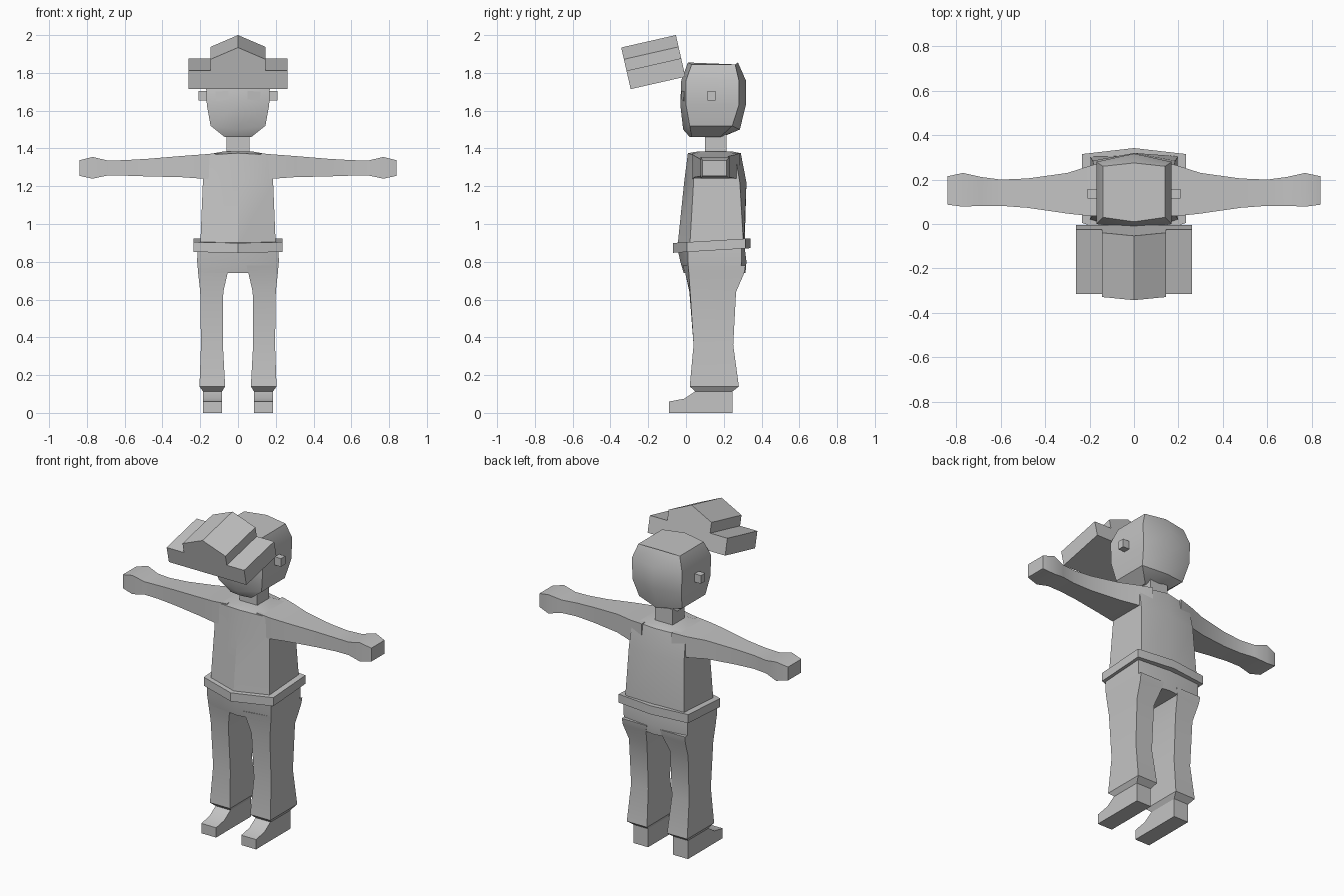
import bpy, bmesh, math
from mathutils import Vector

if "Cube" in bpy.data.objects:
    bpy.data.objects.remove(bpy.data.objects["Cube"])

grey = bpy.data.materials.new("plain_grey")
grey.diffuse_color = (0.55, 0.55, 0.55, 1)
grey.use_nodes = True
grey.node_tree.nodes["Principled BSDF"].inputs["Base Color"].default_value = grey.diffuse_color


def make(name, rings, angle=30):
    """Skin a list of equal-length point rings and cap both ends."""
    bm = bmesh.new()
    vs = [[bm.verts.new(p) for p in r] for r in rings]
    n = len(vs[0])
    for a, b in zip(vs, vs[1:]):
        for i in range(n):
            j = (i + 1) % n
            bm.faces.new((a[i], a[j], b[j], b[i]))
    bm.faces.new(vs[0][::-1])
    bm.faces.new(vs[-1])
    bmesh.ops.recalc_face_normals(bm, faces=bm.faces)
    me = bpy.data.meshes.new(name)
    bm.to_mesh(me)
    bm.free()
    me.materials.append(grey)
    ob = bpy.data.objects.new(name, me)
    bpy.context.collection.objects.link(ob)
    bpy.ops.object.select_all(action='DESELECT')
    ob.select_set(True)
    bpy.context.view_layer.objects.active = ob
    bpy.ops.object.shade_smooth_by_angle(angle=math.radians(angle))
    return ob


def hexring(z, w, front, back, front_mid, back_mid, mid_dz=0, tilt=0):
    """Six-sided ring with a ridge down the middle of front and back."""
    pts = [(-w, front, z), (0, front_mid, z + mid_dz), (w, front, z),
           (w, back, z), (0, back_mid, z + mid_dz), (-w, back, z)]
    return [(x, y, q + tilt * (y - 0.14)) for x, y, q in pts]


def box(name, x0, x1, y0, y1, z0, z1):
    return make(name, [[(x0, y0, z), (x1, y0, z), (x1, y1, z), (x0, y1, z)]
                       for z in (z0, z1)])


# Head, neck
make("head", [
    hexring(1.46, .07, .03, .18, .02, .19),
    hexring(1.52, .145, .02, .245, -.015, .285, -.02),
    hexring(1.63, .165, 0, .28, -.03, .317),
    hexring(1.76, .17, 0, .28, -.025, .317),
    hexring(1.845, .14, .03, .26, .01, .275, .01)])
box("neck", -.06, .06, .1, .215, 1.35, 1.48)

# Torso
make("torso", [
    hexring(.88, .2, .02, .305, -.045, .31),
    hexring(1.22, .186, .04, .285, -.01, .32),
    hexring(1.365, .18, .04, .26, .01, .29, .01),
    hexring(1.385, .07, .08, .23, .07, .24)])

# Belt, slightly raised at the back
make("belt", [hexring(z, .235, .005, .315, -.07, .342, 0, .06)
              for z in (.86, .912)])

# Pelvis
make("pelvis", [
    hexring(.74, .21, .015, .285, -.012, .315),
    hexring(.80, .216, .01, .295, -.03, .32),
    hexring(.88, .215, .01, .295, -.047, .31)])

# Arm sections: x, front y, back y, bottom z, top z
arm = [(.10, .035, .285, 1.235, 1.376), (.19, .035, .265, 1.24, 1.368),
       (.30, .047, .23, 1.248, 1.36), (.48, .073, .205, 1.252, 1.345),
       (.60, .082, .2, 1.256, 1.338), (.69, .082, .212, 1.257, 1.336),
       (.77, .078, .23, 1.24, 1.355), (.84, .087, .215, 1.255, 1.337)]
# Leg sections: z, inner x, outer x, front y at inner and outer, back y
leg = [(.78, .045, .214, -.018, .012, .315), (.74, .055, .211, -.004, .015, .308),
       (.64, .078, .2, .018, .022, .265), (.36, .08, .196, .04, .04, .25),
       (.14, .068, .204, .02, .02, .28), (.113, .085, .185, .05, .05, .245)]
# Foot side profile: y, z
foot = [(-.09, 0), (-.09, .06), (-.01, .075), (.05, .115), (.245, .115), (.245, 0)]

for side, s in (("left", 1), ("right", -1)):
    make(side + "_arm", [[(s * x, f, b), (s * x, k, b), (s * x, k, t), (s * x, f, t)]
                         for x, f, k, b, t in arm])
    make(side + "_leg", [[(s * i, fi, z), (s * o, fo, z), (s * o, k, z), (s * i, k, z)]
                         for z, i, o, fi, fo, k in leg])
    make(side + "_foot", [[(s * x, y, z) for y, z in foot] for x in (.085, .185)])
    box(side + "_ear", s * .155, s * .21, .115, .157, 1.655, 1.705)
    # Eye plate lying on the slanted face
    make(side + "_eye", [[(s * x, -.03 + x * .18 + d, z) for x, z in
                          ((.05, 1.66), (.115, 1.65), (.12, 1.7), (.05, 1.705))]
                         for d in (-.003, .004)])

# Tilted cap: stepped gable outline pushed along its leaning axis
outline = [(-.262, 0), (-.262, .1), (-.145, .1), (-.145, .162), (0, .226),
           (.145, .162), (.145, .1), (.262, .1), (.262, 0)]
a = math.radians(12.8)
start = Vector((0, -.293, 1.714))
along = Vector((0, math.cos(a), math.sin(a)))
up = Vector((0, -math.sin(a), math.cos(a)))
make("cap", [[start + along * d + up * h + Vector((x, 0, 0)) for x, h in outline]
             for d in (0, .297)], 10)
